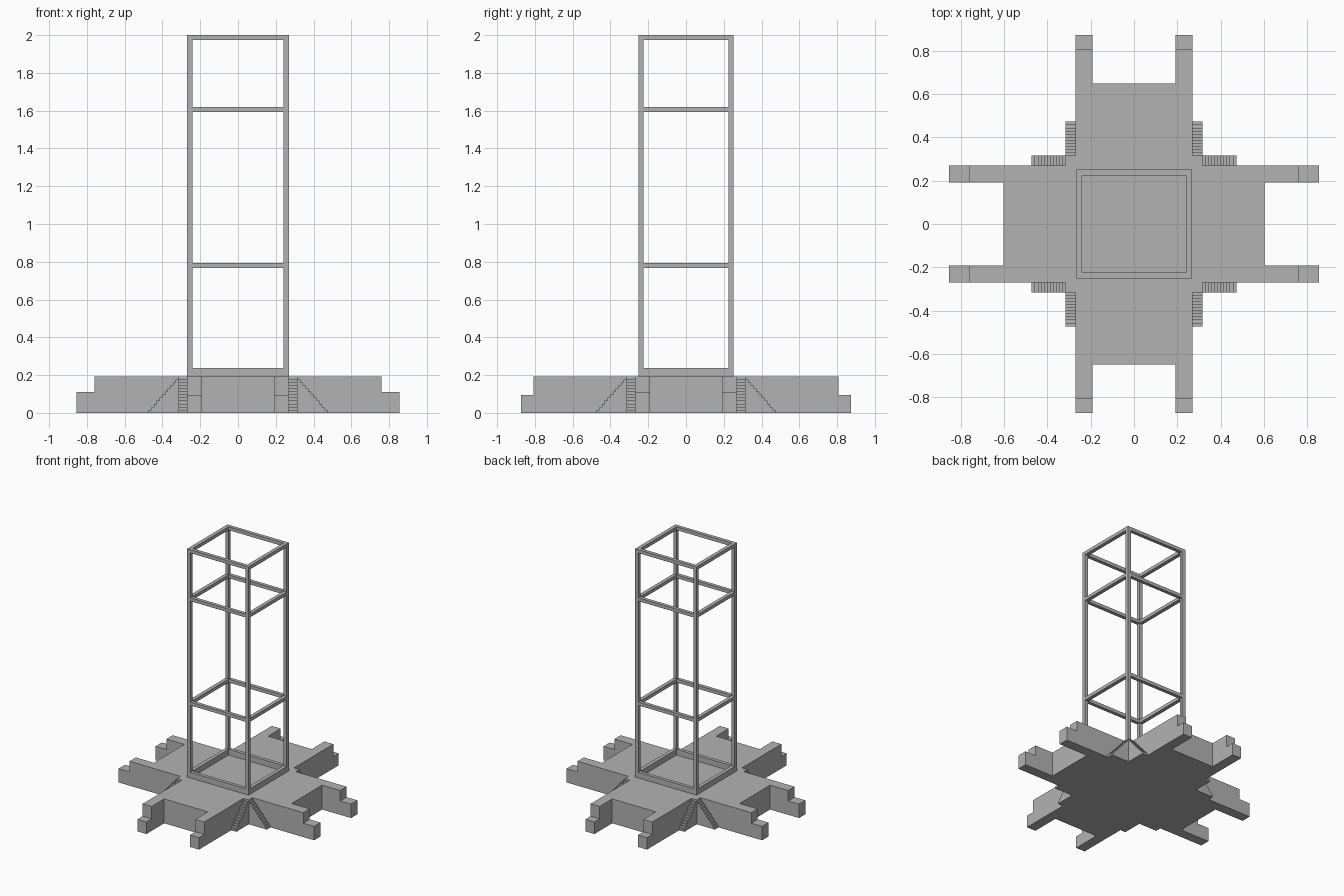
import bpy
import bmesh
from mathutils import Vector

cube = bpy.data.objects.get("Cube")
if cube:
    bpy.data.objects.remove(cube, do_unlink=True)

grey = bpy.data.materials.new("stone grey")
grey.use_nodes = True
colour = (0.45, 0.45, 0.45, 1)
grey.diffuse_color = colour
grey.node_tree.nodes["Principled BSDF"].inputs["Base Color"].default_value = colour

DECK = 0.193                      # deck height
HALF = 0.27                       # half width of the arms
LANDING = 0.316                   # outer edge of the corner landings
STAIR_END = 0.473
STEPS = 11
QUADRANTS = [(1, 1), (-1, 1), (-1, -1), (1, -1)]


def prism(name, points, direction):
    """Extrude a closed outline of 3D points along a direction."""
    bm = bmesh.new()
    face = bm.faces.new([bm.verts.new(p) for p in points])
    moved = bmesh.ops.extrude_face_region(bm, geom=[face], use_keep_orig=True)
    verts = [v for v in moved["geom"] if isinstance(v, bmesh.types.BMVert)]
    bmesh.ops.translate(bm, vec=Vector(direction), verts=verts)
    bmesh.ops.recalc_face_normals(bm, faces=bm.faces)
    mesh = bpy.data.meshes.new(name)
    bm.to_mesh(mesh)
    bm.free()
    mesh.materials.append(grey)
    obj = bpy.data.objects.new(name, mesh)
    bpy.context.collection.objects.link(obj)
    return obj


def box(name, x0, x1, y0, y1, z0, z1):
    return prism(name, [(x0, y0, z0), (x1, y0, z0), (x1, y1, z0), (x0, y1, z0)],
                 (0, 0, z1 - z0))


def ring(name, z0, z1):
    """Rectangular frame made of two long and two short rails."""
    for s, side in ((1, "back"), (-1, "front")):
        y0, y1 = sorted((s * IN_Y, s * OUT_Y))
        box(f"{name}_{side}", -OUT_X, OUT_X, y0, y1, z0, z1)
    for s, side in ((1, "left"), (-1, "right")):
        x0, x1 = sorted((s * IN_X, s * OUT_X))
        box(f"{name}_{side}", x0, x1, -IN_Y, IN_Y, z0, z1)


# Cross-shaped deck: one quarter of the outline, mirrored around
quarter = [(0.603, 0.191), (0.761, 0.191), (0.761, HALF), (LANDING, HALF),
           (LANDING, LANDING), (HALF, LANDING), (HALF, 0.807),
           (0.191, 0.807), (0.191, 0.65)]
outline = []
for sx, sy in QUADRANTS:
    part = quarter if sx * sy > 0 else quarter[::-1]
    outline += [(sx * x, sy * y, 0) for x, y in part]
prism("deck", outline, (0, 0, DECK))

# Stair profile: distance outward against height
rise = DECK / (STEPS + 1)
run = (STAIR_END - LANDING) / STEPS
profile = [(LANDING, 0)]
for i in range(STEPS):
    z = DECK - (i + 1) * rise
    profile += [(LANDING + i * run, z), (LANDING + (i + 1) * run, z)]
profile.append((STAIR_END, 0))

# Low pier ends and stairs in every quadrant
for sx, sy in QUADRANTS:
    tag = ("back_" if sy > 0 else "front_") + ("left" if sx > 0 else "right")
    xs = sorted((sx * 0.761, sx * 0.856))
    ys = sorted((sy * 0.191, sy * HALF))
    box("side_pier_end_" + tag, *xs, *ys, 0, 0.11)
    xs = sorted((sx * 0.191, sx * HALF))
    ys = sorted((sy * 0.807, sy * 0.873))
    box("end_pier_end_" + tag, *xs, *ys, 0, 0.095)
    width = LANDING - HALF
    prism("side_stair_" + tag, [(sx * d, sy * HALF, z) for d, z in profile],
          (0, sy * width, 0))
    prism("end_stair_" + tag, [(sx * HALF, sy * d, z) for d, z in profile],
          (sx * width, 0, 0))

# Open tower: sill, corner posts and rails
OUT_X, IN_X = 0.269, 0.24
OUT_Y, IN_Y = 0.252, 0.225
ring("sill", DECK, 0.238)
ring("lower_rail", 0.767, 0.794)
ring("upper_rail", 1.593, 1.619)
ring("top_rail", 1.973, 2.0)
for sx, sy in QUADRANTS:
    tag = ("back_" if sy > 0 else "front_") + ("left" if sx > 0 else "right")
    xs = sorted((sx * IN_X, sx * OUT_X))
    ys = sorted((sy * IN_Y, sy * OUT_Y))
    for level, z0, z1 in (("lower", 0.238, 0.767), ("middle", 0.794, 1.593),
                          ("upper", 1.619, 1.973)):
        box(f"{level}_post_{tag}", *xs, *ys, z0, z1)
